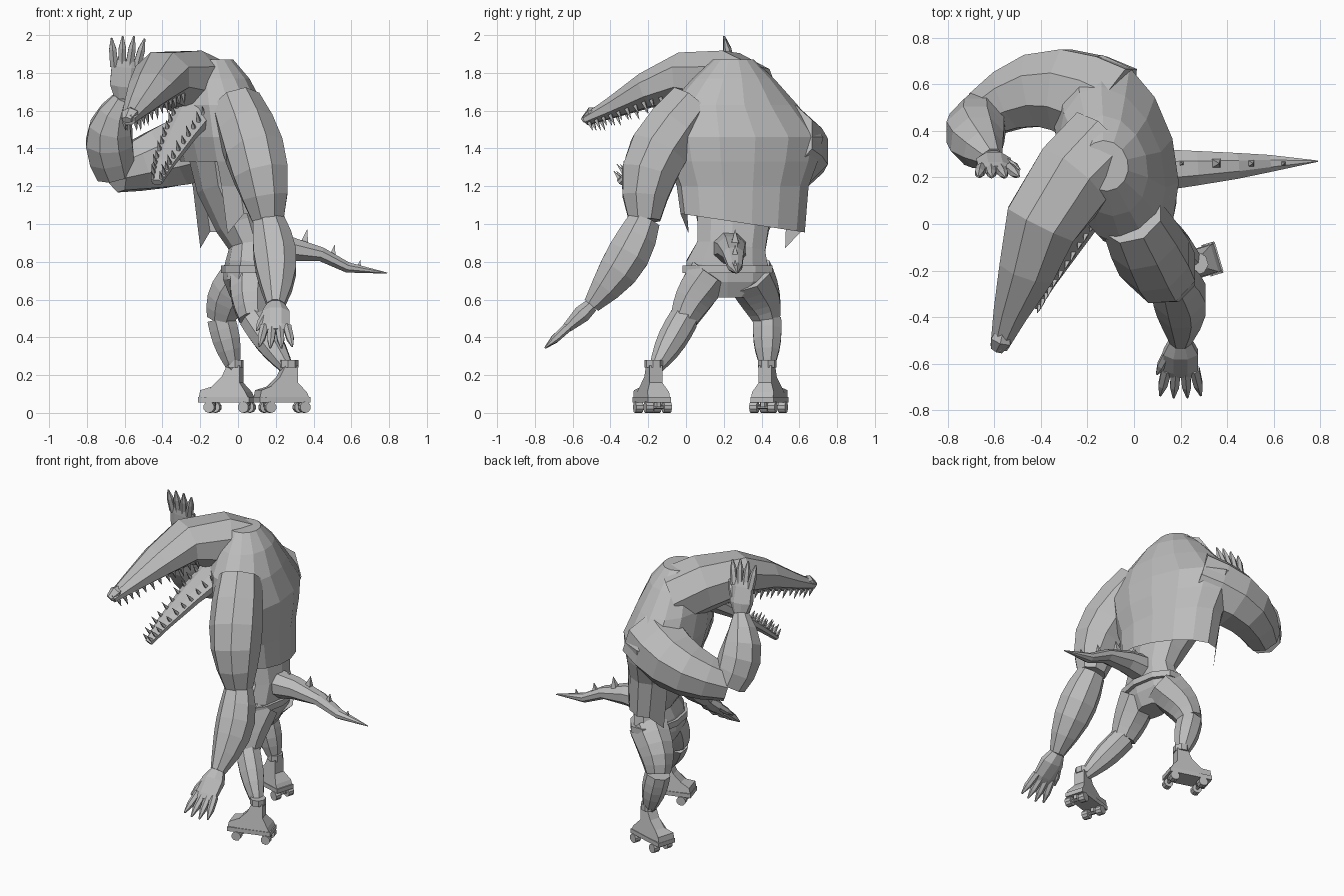
import bpy, bmesh, math
from mathutils import Vector as V

if "Cube" in bpy.data.objects:
    bpy.data.objects.remove(bpy.data.objects["Cube"], do_unlink=True)

grey = bpy.data.materials.new("plain grey")
grey.use_nodes = True
grey.diffuse_color = (.5, .5, .5, 1)
grey.node_tree.nodes["Principled BSDF"].inputs["Base Color"].default_value = grey.diffuse_color

X, Y, Z = V((1, 0, 0)), V((0, 1, 0)), V((0, 0, 1))
ACROSS = V((.95, -.3, 0))    # across the head


def finish(name, bm):
    bmesh.ops.recalc_face_normals(bm, faces=bm.faces)
    mesh = bpy.data.meshes.new(name)
    bm.to_mesh(mesh)
    bm.free()
    mesh.materials.append(grey)
    bpy.context.collection.objects.link(bpy.data.objects.new(name, mesh))


def bridge(bm, ring, following, skipped=()):
    for k in range(len(ring)):
        j = (k + 1) % len(ring)
        if k not in skipped:
            bm.faces.new((ring[k], ring[j], following[j], following[k]))


def add_tube(bm, stations, side, sides=8):
    """Loft closed rings along stations (centre, half width, half height)."""
    centres = [V(centre) for centre, width, height in stations]
    last = len(centres) - 1
    rings = []
    for i, (centre, width, height) in enumerate(stations):
        tangent = (centres[min(i + 1, last)] - centres[max(i - 1, 0)]).normalized()
        u = (side - tangent * side.dot(tangent)).normalized()
        v = tangent.cross(u)
        angles = [(k + .5) * math.tau / sides for k in range(sides)]
        rings.append([bm.verts.new(centres[i] + u * width * math.cos(a) + v * height * math.sin(a))
                      for a in angles])
    for ring, following in zip(rings, rings[1:]):
        bridge(bm, ring, following)
    bm.faces.new(rings[0])
    bm.faces.new(rings[-1])


def tube(name, stations, side, sides=8):
    bm = bmesh.new()
    add_tube(bm, stations, side, sides)
    finish(name, bm)


def add_rod(bm, start, end, radius, end_radius, side, sides=6):
    add_tube(bm, [(start, radius, radius), (end, end_radius, end_radius)], side, sides)


def limb(name, start, end, radius, end_radius, bulge, bow, side):
    """A tapering limb that swells and bows around its middle."""
    stations = []
    steps = 5
    for i in range(steps + 1):
        f = i / steps
        swell = math.sin(math.pi * f)
        r = radius + (end_radius - radius) * f + bulge * swell
        stations.append((V(start).lerp(V(end), f) + V(bow) * swell, r, r))
    tube(name, stations, side)


# Head with upper jaw and neck, nose, lower jaw
upper_jaw = [((-.58, -.53, 1.55), .04, .03), ((-.53, -.38, 1.62), .08, .06),
             ((-.46, -.2, 1.71), .13, .1), ((-.4, 0, 1.78), .17, .14),
             ((-.26, .2, 1.75), .19, .18), ((-.12, .33, 1.68), .2, .18)]
tube("head", upper_jaw, ACROSS)
tube("nose", [((-.59, -.54, 1.55), .03, .02), ((-.57, -.5, 1.58), .05, .04),
              ((-.56, -.45, 1.59), .03, .03)], ACROSS, 6)
lower_jaw = [((-.43, -.35, 1.22), .03, .02), ((-.39, -.24, 1.32), .06, .03),
             ((-.31, -.07, 1.47), .1, .04), ((-.22, .1, 1.6), .13, .07)]
tube("lower_jaw", lower_jaw, ACROSS)


def teeth(name, jaw, direction):
    bm = bmesh.new()
    count = 4
    for (start, w0, h0), (end, w1, h1) in zip(jaw[:3], jaw[1:]):
        normal = (V(end) - V(start)).cross(ACROSS).normalized()
        normal *= math.copysign(direction, normal.z * direction)
        normal *= direction if normal.z > 0 else -direction
        for k in range(count):
            f = (k + .5) / count
            width, height = w0 + (w1 - w0) * f, h0 + (h1 - h0) * f
            length = .05 + .015 * (k % 2)
            for s in (-1, 1):
                root = V(start).lerp(V(end), f) + ACROSS * s * width * .7 + normal * height * .6
                add_rod(bm, root, root + normal * length, .014, .001, ACROSS, 4)
    finish(name, bm)


teeth("upper_teeth", upper_jaw, -1)
teeth("lower_teeth", lower_jaw, 1)

# Hips, waist, belly and belt
tube("body", [((.04, .22, .61), .12, .08), ((.04, .22, .7), .23, .12), ((.05, .22, .78), .23, .12),
              ((.06, .24, .88), .19, .11), ((.02, .25, 1), .2, .14),
              ((-.05, .28, 1.2), .27, .17), ((-.07, .28, 1.4), .33, .2)], Y, 10)
tube("belt", [((.05, .22, .74), .25, .14), ((.05, .22, .78), .25, .14)], V((0, 1, -.1)), 10)

# Open vest with broad shoulders: height, depth, breadth of each ring
front, across = V((-.96, -.27, 0)), V((-.27, .96, 0))
rings, sides = [], 14
bm = bmesh.new()
for z, depth, breadth in ((1, .18, .34), (1.2, .2, .36), (1.33, .23, .41), (1.46, .25, .44),
                          (1.63, .22, .35), (1.77, .17, .22), (1.87, .1, .11)):
    centre = V((-.02 - .12 * (z - 1), .3 if z < 1.5 else .25, z))
    ring = []
    for k in range(sides):
        a = k * math.tau / sides
        ring.append(bm.verts.new(centre + front * depth * math.cos(a) + across * breadth * math.sin(a)))
    rings.append(ring)
# the hem slants, and its two front corners hang down
for vert in rings[0]:
    vert.co.z += .05 - .15 * vert.co.y
rings[0][2].co.z -= .1
rings[0][-2].co.z -= .1
for i in range(len(rings) - 1):
    bridge(bm, rings[i], rings[i + 1], (0, 1, sides - 2, sides - 1) if i < 2 else ())
bm.faces.new(rings[-1])
finish("vest", bm)

# Arms: the left hangs, the right is raised beside the head
left_elbow, left_wrist = (.16, -.22, 1.02), (.2, -.5, .57)
right_elbow, right_wrist = (-.65, .47, 1.27), (-.61, .28, 1.67)
limb("left_upper_arm", (-.01, .03, 1.63), left_elbow, .14, .09, .05, (.03, -.08, 0), X)
limb("left_forearm", left_elbow, left_wrist, .09, .05, .05, (.02, .03, 0), X)
limb("right_upper_arm", (-.09, .49, 1.45), right_elbow, .21, .11, .02, (0, .1, 0), Y)
limb("right_forearm", right_elbow, right_wrist, .11, .05, .05, (-.05, 0, 0), Y)


def hand(name, wrist, tip, side, thumb):
    wrist, reach = V(wrist), V(tip) - V(wrist)
    ahead = reach.normalized()
    bm = bmesh.new()
    add_tube(bm, [(wrist, .05, .04), (wrist + reach * .2, .08, .05),
                  (wrist + reach * .5, .08, .03), (wrist + reach * .6, .07, .02)], side)

    def finger(along, offset, spread, length):
        root = wrist + reach * along + side * offset
        aim = (ahead + side * spread).normalized() * length
        middle = root + aim * .6
        add_rod(bm, root, middle, .025, .022, side)
        add_rod(bm, middle, root + aim, .022, .005, side)

    for k in range(4):
        s = k - 1.5
        finger(.5, s * .04, s * .12, .17 - .01 * abs(s))
    finger(.2, thumb * .05, thumb * .4, .14)
    finish(name, bm)


hand("left_hand", left_wrist, (.2, -.75, .34), X, -1)
hand("right_hand", right_wrist, (-.58, .2, 2), X, 1)

# Legs
left_knee, left_ankle = (.08, -.01, .5), (.27, -.17, .22)
right_knee, right_ankle = (-.09, .43, .5), (-.02, .43, .22)
limb("left_thigh", (.07, .13, .74), left_knee, .12, .08, .01, (-.01, -.01, 0), Y)
limb("left_calf", left_knee, left_ankle, .08, .03, .02, (0, 0, 0), Y)
limb("right_thigh", (.05, .33, .74), right_knee, .13, .08, .01, (-.03, .01, 0), Y)
limb("right_calf", right_knee, right_ankle, .08, .03, .02, (0, 0, 0), Y)


# Roller skates: boot cut from a side profile, cuff, sole plate, axles and wheels
def skate(prefix, ankle, toe):
    toe = V(toe).normalized()
    side = Z.cross(toe)

    def place(along, sideways, z):
        return V((ankle[0], ankle[1], z)) + toe * along + side * sideways

    profile = [(-.1, .07), (-.08, .11), (-.04, .16), (-.04, .25), (.03, .25),
               (.06, .19), (.11, .14), (.17, .12), (.18, .07)]
    bm = bmesh.new()
    walls = [[bm.verts.new(place(along, s * (.06 if z < .13 else .035), z)) for along, z in profile]
             for s in (-1, 1)]
    for wall in walls:
        bm.faces.new(wall)
    bridge(bm, *walls)
    finish(prefix + "_boot", bm)
    bm = bmesh.new()
    add_rod(bm, place(0, 0, .24), place(0, 0, .28), .05, .05, side, 8)
    finish(prefix + "_cuff", bm)
    tube(prefix + "_sole", [(place(end, 0, .07), .09, .02) for end in (-.1, .18)], side, 4)
    bm = bmesh.new()
    for along in (-.07, .12):
        hub, r = place(along, 0, .03), .03
        add_rod(bm, hub - side * .06, hub + side * .06, .01, .01, toe)
        add_rod(bm, hub, hub + Z * .04, .02, .02, toe)
        for s in (-1, 1):
            add_rod(bm, hub + side * s * r, hub + side * s * .07, r, r, toe, 10)
    finish(prefix + "_wheels", bm)


skate("left_skate", left_ankle, (-1, -.3, 0))
skate("right_skate", right_ankle, (-1, .3, 0))

# Tail with a row of shrinking spikes
tube("tail", [((.08, .23, .87), .1, .1), ((.27, .24, .87), .08, .07), ((.44, .25, .84), .06, .04),
              ((.58, .26, .77), .04, .03), ((.79, .27, .74), .003, .003)], Y)
bm = bmesh.new()
for x, z, size in ((.2, .92, .05), (.35, .89, .08), (.5, .83, .06), (.64, .77, .04)):
    root = V((x, .26, z))
    add_rod(bm, root, root + V((.2, 0, 1)) * size, size * .4, .001, Y, 4)
finish("tail_spikes", bm)
